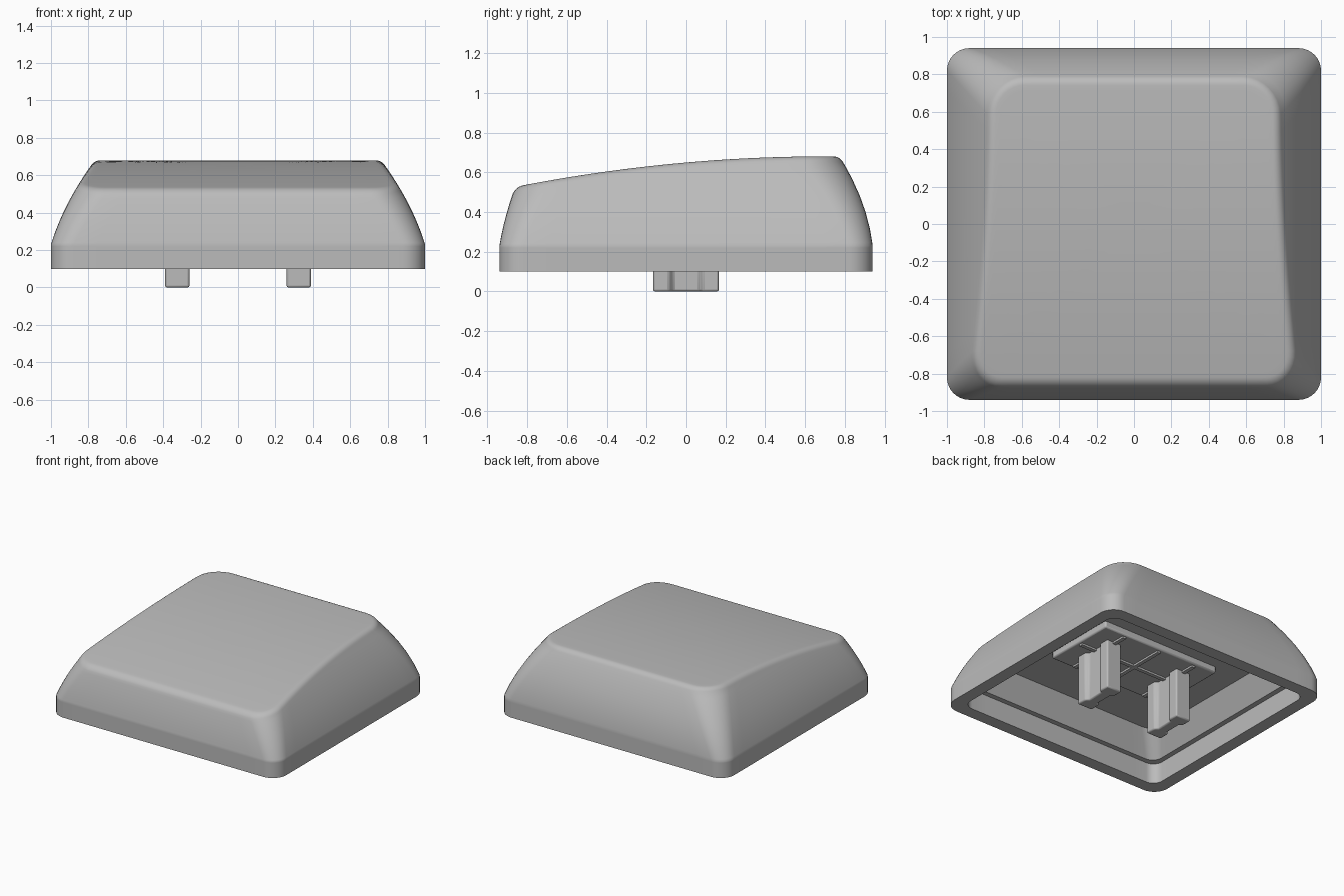
import bpy, bmesh, math

if "Cube" in bpy.data.objects:
    bpy.data.objects.remove(bpy.data.objects["Cube"])

grey = bpy.data.materials.new("plain_grey")
grey.use_nodes = True
colour = (0.5, 0.5, 0.5, 1)
grey.diffuse_color = colour
grey.node_tree.nodes["Principled BSDF"].inputs["Base Color"].default_value = colour

BASE, SHOULDER = 0.10, 0.23
SIDE_STEPS, ARC_STEPS = 14, 8


def finish(bm, name, angle=32):
    bmesh.ops.recalc_face_normals(bm, faces=bm.faces)
    mesh = bpy.data.meshes.new(name)
    bm.to_mesh(mesh)
    bm.free()
    mesh.materials.append(grey)
    ob = bpy.data.objects.new(name, mesh)
    bpy.context.collection.objects.link(ob)
    bpy.ops.object.select_all(action="DESELECT")
    ob.select_set(True)
    bpy.context.view_layer.objects.active = ob
    bpy.ops.object.shade_smooth_by_angle(angle=math.radians(angle))
    return ob


def top_height(y):
    return 0.68 - 0.063 * (y - 0.7) ** 2


def section(z):
    """Half width, front y, back y and corner radius of the cap at height z."""
    u = max(z - SHOULDER, 0)
    return (1 - 0.303 * u - 0.485 * u * u,
            -0.94 + 0.165 * u + 0.35 * u * u,
            0.94 - 0.11 * u - 0.58 * u * u,
            0.12 + 0.2 * u)


def rounded_rect(hx, y0, y1, r):
    """Rounded rectangle with evenly divided straight sides."""
    pts = []
    corners = [(hx - r, y1 - r), (r - hx, y1 - r), (r - hx, y0 + r), (hx - r, y0 + r)]
    for k, (cx, cy) in enumerate(corners):
        arc = []
        for i in range(ARC_STEPS + 1):
            a = math.pi / 2 * (k + i / ARC_STEPS)
            arc.append((cx + r * math.cos(a), cy + r * math.sin(a)))
        pts += arc
        a = math.pi / 2 * (k + 1)
        nx, ny = corners[(k + 1) % 4]
        end = (nx + r * math.cos(a), ny + r * math.sin(a))
        sx, sy = arc[-1]
        for i in range(1, SIDE_STEPS):
            t = i / SIDE_STEPS
            pts.append((sx + (end[0] - sx) * t, sy + (end[1] - sy) * t))
    return pts


COUNT = 4 * (ARC_STEPS + SIDE_STEPS)


def flat_ring(hx, hy, r, z):
    return [(x, y, z) for x, y in rounded_rect(hx, -hy, hy, r)]


def wall_ring(t, drop, inset=0, lift=0):
    """Ring a fraction t of the way from the shoulder to the sloping top."""
    ring = []
    for i in range(COUNT):
        y = 0
        for _ in range(5):
            z = SHOULDER + t * (top_height(y) - drop - SHOULDER)
            hx, y0, y1, r = section(z)
            x, y = rounded_rect(hx - inset, y0 + inset, y1 - inset, r - inset)[i]
        ring.append((x, y, top_height(y) - drop + lift if t == 1 else z))
    return ring


# Cap shell: cavity, rim, curved walls, rounded top edge, dished top
rings = [flat_ring(0.76, 0.70, 0.10, 0.44),
         flat_ring(0.86, 0.80, 0.08, 0.26),
         flat_ring(0.90, 0.84, 0.08, 0.26),
         flat_ring(0.90, 0.84, 0.08, BASE),
         flat_ring(1.0, 0.94, 0.12, BASE),
         flat_ring(1.0, 0.94, 0.12, SHOULDER - 0.01)]
fillet, tilt = 0.055, math.radians(28)
drop = fillet * (1 - math.sin(tilt))
rings += [wall_ring(t, drop) for t in (0, 0.04, 0.2, 0.4, 0.6, 0.8, 0.93, 1)]
for i in range(1, 7):
    a = tilt + (math.pi / 2 - tilt) * i / 6
    rings.append(wall_ring(1, drop, fillet * (math.cos(tilt) - math.cos(a)),
                           fillet * (math.sin(a) - math.sin(tilt))))
edge = rings[-1]
for s in (0.97, 0.88, 0.75, 0.6, 0.45, 0.3, 0.15):
    rings.append([(x * s, y * s, top_height(y * s)) for x, y, z in edge])

bm = bmesh.new()
loops = [[bm.verts.new(p) for p in ring] for ring in rings]
for a, b in zip(loops, loops[1:]):
    for i in range(COUNT):
        j = (i + 1) % COUNT
        bm.faces.new((a[i], a[j], b[j], b[i]))
bm.faces.new(loops[0])
bm.faces.new(loops[-1])
finish(bm, "cap_shell")


def prism(name, outline, z0, z1, bevel):
    bm = bmesh.new()
    face = bm.faces.new([bm.verts.new((x, y, z0)) for x, y in outline])
    new = bmesh.ops.extrude_face_region(bm, geom=[face])["geom"]
    for v in new:
        if isinstance(v, bmesh.types.BMVert):
            v.co.z = z1
    ob = finish(bm, name)
    if bevel:
        mod = ob.modifiers.new("soft_edges", "BEVEL")
        mod.width, mod.segments = bevel, 2
    return ob


def box(name, cx, cy, hx, hy, z0, z1, bevel=0):
    outline = [(cx - hx, cy - hy), (cx + hx, cy - hy), (cx + hx, cy + hy), (cx - hx, cy + hy)]
    return prism(name, outline, z0, z1, bevel)


# Mounting plate under the ceiling, with thin cross ribs
box("mount_plate", 0, 0, 0.52, 0.30, 0.39, 0.46, 0.012)
box("long_rib", 0, 0, 0.5, 0.015, 0.375, 0.40)
for side, x in (("left", 0.325), ("middle", 0), ("right", -0.325)):
    box(side + "_cross_rib", x, 0, 0.015, 0.28, 0.375, 0.40)

# Two stems with a waisted, I-shaped section
half = [(0.065, -0.167), (0.065, -0.085), (0.04, -0.065),
        (0.04, 0.065), (0.065, 0.085), (0.065, 0.167)]
for side, cx in (("left", 0.325), ("right", -0.325)):
    outline = [(cx + x, y) for x, y in half] + [(cx - x, y) for x, y in reversed(half)]
    prism(side + "_stem", outline, 0, 0.42, 0.01)
